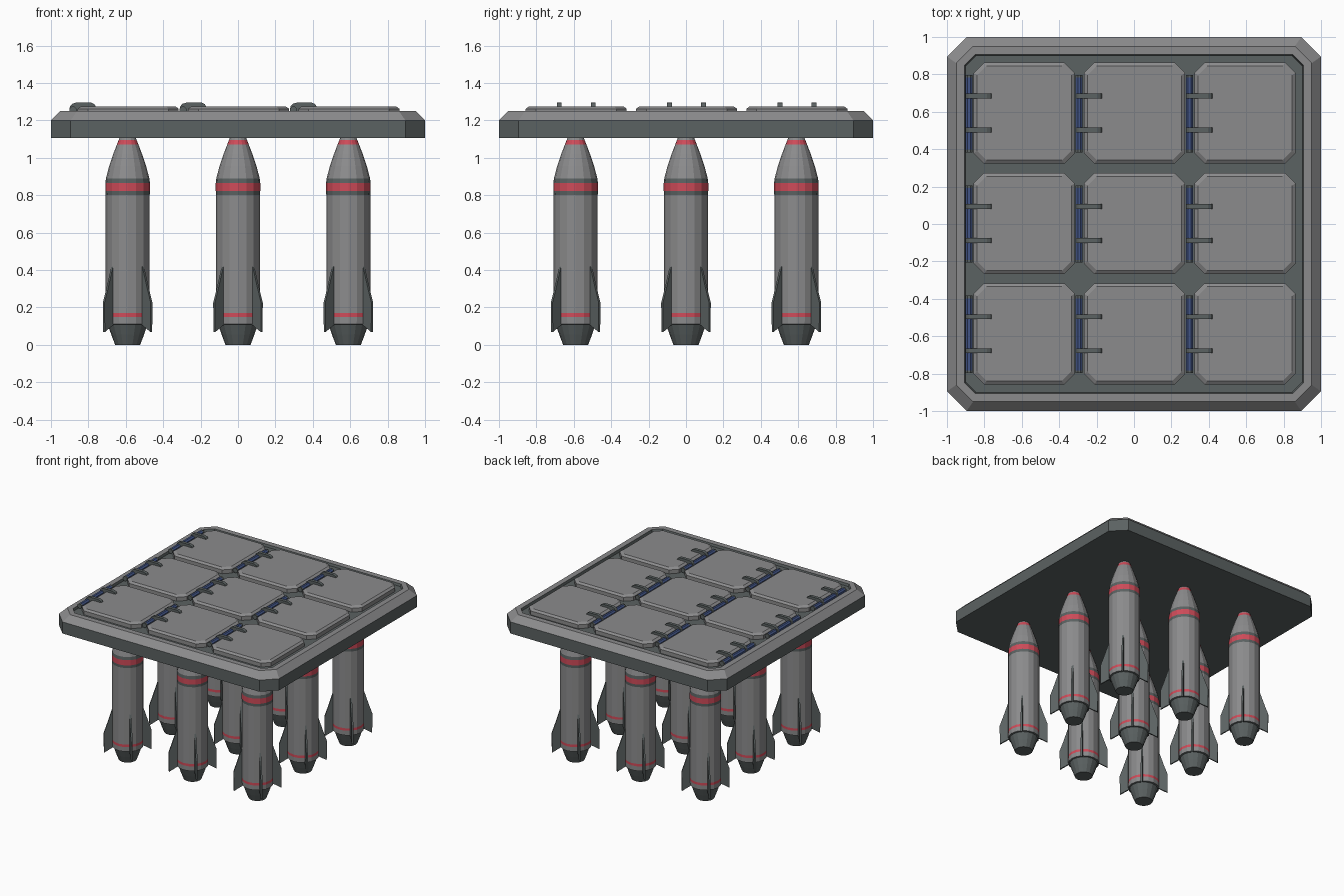
import bpy, math
from mathutils import Matrix

if "Cube" in bpy.data.objects:
    bpy.data.objects.remove(bpy.data.objects["Cube"])

PITCH = 0.59          # spacing of the 3 x 3 grid


def material(name, rgb):
    m = bpy.data.materials.new(name)
    m.diffuse_color = (*rgb, 1)
    m.use_nodes = True
    m.node_tree.nodes["Principled BSDF"].inputs["Base Color"].default_value = m.diffuse_color
    return m


GREY = material("light grey", (0.26, 0.26, 0.265))
DARK = material("dark grey", (0.105, 0.122, 0.122))
RED = material("red", (0.62, 0.07, 0.10))
BLUE = material("blue", (0.055, 0.09, 0.24))
MATS = [GREY, DARK, RED, BLUE]
G, D, R, B = range(4)


def make(name, verts, faces, slots):
    me = bpy.data.meshes.new(name)
    me.from_pydata(verts, [], faces)
    for m in MATS:
        me.materials.append(m)
    for p, s in zip(me.polygons, slots):
        p.material_index = s
    me.update()
    return me


def place(me, name, loc=(0, 0, 0), angle=0):
    ob = bpy.data.objects.new(name, me)
    ob.matrix_world = Matrix.Translation(loc) @ Matrix.Rotation(angle, 4, 'Z')
    bpy.context.collection.objects.link(ob)
    return ob


def stack(name, rings, bands, cap_low, cap_high):
    """Skin equal-sized rings of points, one material slot per band."""
    n = len(rings[0])
    verts = [v for r in rings for v in r]
    faces, slots = [list(range(n))[::-1]], [cap_low]
    for k, s in enumerate(bands):
        for i in range(n):
            j = (i + 1) % n
            faces.append([k * n + i, k * n + j, (k + 1) * n + j, (k + 1) * n + i])
            slots.append(s)
    top = (len(rings) - 1) * n
    faces.append([top + i for i in range(n)])
    slots.append(cap_high)
    return make(name, verts, faces, slots)


def cut_square(h, c, z):
    """Square of half width h with corners cut by c."""
    k = h - c
    return [(h, -k, z), (h, k, z), (k, h, z), (-k, h, z),
            (-h, k, z), (-h, -k, z), (-k, -h, z), (k, -h, z)]


def circle(r, z, n=16):
    return [(r * math.cos(math.tau * i / n), r * math.sin(math.tau * i / n), z)
            for i in range(n)]


def extrude(name, profile, thickness, slot):
    """Extrude an xz profile symmetrically along y."""
    n = len(profile)
    t = thickness / 2
    verts = [(x, -t, z) for x, z in profile] + [(x, t, z) for x, z in profile]
    faces = [list(range(n)), list(range(n, 2 * n))[::-1]]
    faces += [[i, i + n, (i + 1) % n + n, (i + 1) % n] for i in range(n)]
    return make(name, verts, faces, [slot] * len(faces))


# Launch deck: dark walls, light bevelled rim, dark sunken floor
deck = stack("deck", [cut_square(1, 0.105, 1.105), cut_square(1, 0.105, 1.20),
                      cut_square(0.95, 0.09, 1.25), cut_square(0.905, 0.055, 1.25),
                      cut_square(0.90, 0.055, 1.23)],
             [D, G, G, D], D, D)
place(deck, "deck")

# Hatch lid with bevelled edge
hatch = stack("hatch", [cut_square(0.27, 0.055, 1.228), cut_square(0.27, 0.055, 1.262),
                        cut_square(0.252, 0.05, 1.275)], [G, G], G, G)

# Hinge rod with dark end caps, lying along y
rod = stack("hinge_rod", [circle(0.02, z, 8) for z in (-0.207, -0.192, 0.192, 0.207)],
            [D, B, D], D, D)
rod.transform(Matrix.Rotation(math.pi / 2, 4, 'X') @ Matrix.Rotation(math.pi / 8, 4, 'Z'))

# Hinge strap
strap = extrude("hinge_strap", [(-0.312, 1.235), (-0.17, 1.262), (-0.17, 1.274),
                                (-0.178, 1.287), (-0.195, 1.295), (-0.275, 1.295),
                                (-0.296, 1.289), (-0.308, 1.276), (-0.312, 1.26)],
                0.026, D)

# Missile: (radius, height) profile with band colours
profile = [(0.067, 0), (0.088, 0.055), (0.106, 0.108), (0.117, 0.112), (0.118, 0.15),
           (0.118, 0.17), (0.118, 0.80), (0.119, 0.822), (0.119, 0.865), (0.116, 0.89),
           (0.099, 0.955), (0.077, 1.02), (0.058, 1.07), (0.048, 1.095), (0.04, 1.115)]
bands = [D, D, D, G, R, G, D, R, D, G, G, G, R, G]
body = stack("missile_body", [circle(r, z) for r, z in profile], bands, D, G)

# Tail fin, set diagonally
fin = extrude("tail_fin", [(0.10, 0.115), (0.179, 0.068), (0.181, 0.225),
                           (0.155, 0.30), (0.115, 0.425), (0.10, 0.425)], 0.013, D)

# Fill the grid
for ix in (-1, 0, 1):
    for iy in (-1, 0, 1):
        x, y = ix * PITCH, iy * PITCH
        place(hatch, "hatch", (x + 0.003, y + 0.003, 0))
        place(rod, "hinge_rod", (x - 0.293, y, 1.255))
        for side in (-1, 1):
            place(strap, "hinge_strap", (x, y + 0.003 + side * 0.091, 0))
        place(body, "missile_body", (x, y, 0))
        for k in range(4):
            place(fin, "tail_fin", (x, y, 0), math.pi / 4 + k * math.pi / 2)
